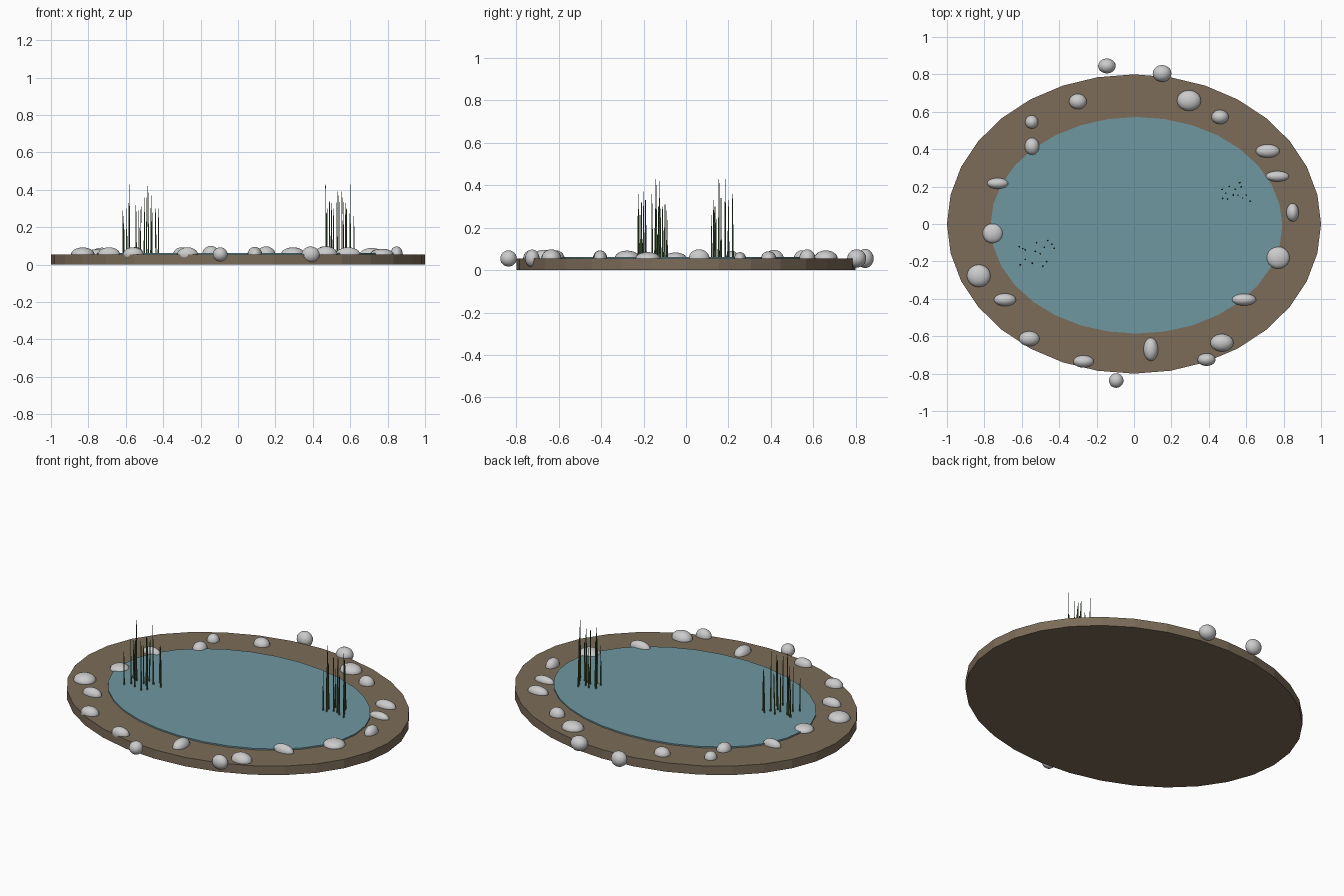
import bpy, random
random.seed(4)


def material(name, rgb):
    m = bpy.data.materials.new(name)
    m.diffuse_color = (*rgb, 1)
    return m


def finish(name, mat=None, angle=None):
    o = bpy.context.object
    o.name = name
    bpy.ops.object.transform_apply(location=False, rotation=True, scale=True)
    if angle:
        bpy.ops.object.shade_smooth_by_angle(angle=angle)
    if mat:
        o.data.materials.append(mat)
    return o


def oval_disc(name, x, y, rx, ry, z0, z1, mat):
    bpy.ops.mesh.primitive_cylinder_add(vertices=32, radius=1, depth=1,
                                        location=(x, y, (z0 + z1) / 2))
    bpy.context.object.scale = (rx, ry, z1 - z0)
    return finish(name, mat)


earth = material("earth", (0.20, 0.15, 0.10))
blue = material("water", (0.16, 0.31, 0.35))
green = material("reed_green", (0.08, 0.14, 0.06))

# Earth bank and water surface
oval_disc("bank", 0, 0, 1.0, 0.8, 0.0, 0.054, earth)
oval_disc("water", 0.013, -0.007, 0.78, 0.579, 0.04, 0.062, blue)

# Rim stones: x, y, x radius, y radius, z radius
stones = [
    (-.145, .845, .047, .040, .045), (.15, .805, .050, .045, .043),
    (-.30, .655, .047, .041, .038), (.294, .66, .064, .055, .038),
    (.46, .572, .046, .038, .043), (-.547, .545, .035, .036, .038),
    (-.545, .415, .039, .046, .040), (.715, .39, .064, .036, .034),
    (.767, .255, .062, .028, .030), (-.728, .217, .057, .029, .036),
    (.848, .062, .033, .049, .043), (-.755, -.05, .054, .053, .028),
    (.77, -.18, .062, .059, .030), (-.83, -.277, .063, .060, .037),
    (-.69, -.405, .059, .034, .038), (.588, -.404, .065, .032, .038),
    (-.56, -.613, .055, .040, .038), (.09, -.67, .039, .062, .040),
    (.47, -.635, .062, .047, .043), (-.27, -.735, .055, .033, .038),
    (.388, -.725, .048, .034, .042), (-.095, -.837, .039, .039, .038)]
for i, (x, y, rx, ry, rz) in enumerate(stones):
    bpy.ops.mesh.primitive_uv_sphere_add(segments=20, ring_count=12, radius=1,
                                         location=(x, y, .055))
    bpy.context.object.scale = (rx, ry, rz)
    finish(f"stone_{i + 1}", angle=1.0)

# Two clumps of thin tapered reeds: x, y, tip height
left = [(-.615, -.12, .29), (-.61, -.217, .26), (-.595, -.13, .30),
        (-.58, -.14, .43), (-.583, -.19, .33), (-.545, -.21, .32),
        (-.53, -.145, .29), (-.52, -.10, .31), (-.50, -.16, .36),
        (-.48, -.125, .42), (-.465, -.20, .37), (-.46, -.09, .28),
        (-.44, -.11, .30), (-.425, -.13, .30), (-.49, -.225, .36)]
right = [(.47, .185, .43), (.475, .135, .30), (.49, .165, .34),
         (.50, .13, .33), (.51, .20, .30), (.53, .155, .39),
         (.54, .185, .37), (.555, .155, .39), (.563, .22, .36),
         (.575, .20, .33), (.58, .14, .30), (.60, .155, .43),
         (.62, .12, .26)]
for side, clump in (("left", left), ("right", right)):
    for i, (x, y, top) in enumerate(clump):
        base = 0.05
        bpy.ops.mesh.primitive_cone_add(
            vertices=6, radius1=.0045, radius2=.0015, depth=top - base,
            location=(x, y, (top + base) / 2),
            rotation=(random.uniform(-.015, .015), random.uniform(-.015, .015), 0))
        finish(f"reed_{side}_{i + 1}", green)
